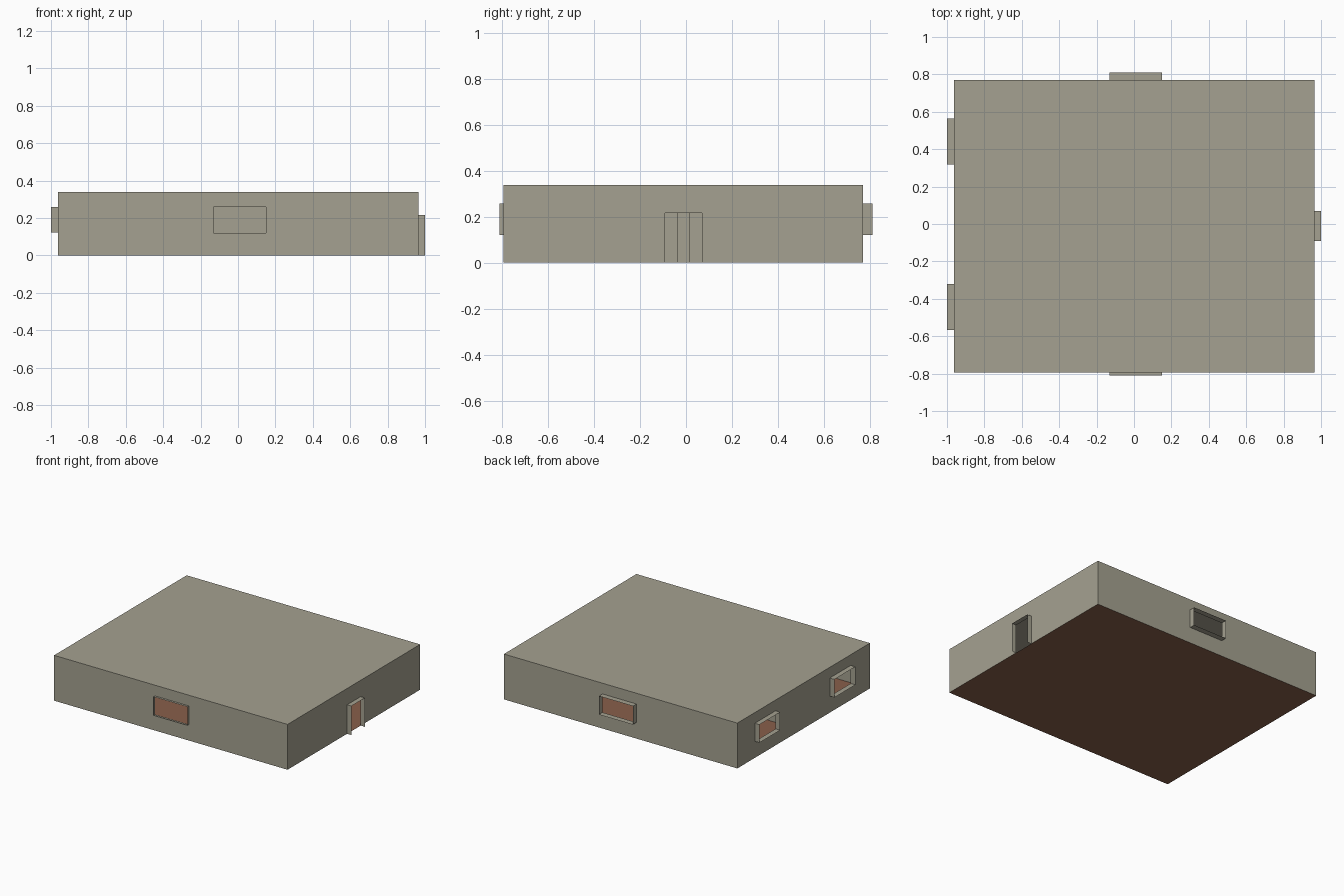
import bpy
from mathutils import Vector

if "Cube" in bpy.data.objects:
    bpy.data.objects.remove(bpy.data.objects["Cube"])

X0, X1, Y0, Y1, H = -0.962, 0.964, -0.793, 0.769, 0.338


def material(name, rgb):
    m = bpy.data.materials.new(name)
    m.diffuse_color = (*rgb, 1.0)
    m.use_nodes = True
    m.node_tree.nodes["Principled BSDF"].inputs["Base Color"].default_value = m.diffuse_color
    return m


STONE = material("warm grey plaster", (0.376, 0.359, 0.282))
BROWN = material("brown floor", (0.25, 0.115, 0.07))
Z = Vector((0, 0, 1))


def mesh_object(name, quads, mat):
    verts, faces, index = [], [], {}
    for quad in quads:
        face = []
        for p in quad:
            key = tuple(round(c, 5) for c in p)
            if key not in index:
                index[key] = len(verts)
                verts.append(key)
            face.append(index[key])
        faces.append(face)
    me = bpy.data.meshes.new(name)
    me.from_pydata(verts, [], faces)
    me.materials.append(mat)
    ob = bpy.data.objects.new(name, me)
    bpy.context.collection.objects.link(ob)
    return ob


def wall(name, normal, offset, u_range, openings):
    """Thin wall with open holes; each hole has a thin projecting surround.
    openings: (part name, u0, u1, z0, z1, projection)"""
    n = Vector(normal)
    u_dir = Z.cross(n)

    def pt(u, z, d=0.0):
        return u_dir * u + Z * z + n * (offset + d)

    us = sorted({*u_range, *(u for o in openings for u in o[1:3])})
    zs = sorted({0.0, H, *(z for o in openings for z in o[3:5])})
    quads = []
    for a, b in zip(us, us[1:]):
        for c, d in zip(zs, zs[1:]):
            mu, mz = (a + b) / 2, (c + d) / 2
            if not any(o[1] < mu < o[2] and o[3] < mz < o[4] for o in openings):
                quads.append([pt(a, c), pt(b, c), pt(b, d), pt(a, d)])
    mesh_object(name, quads, STONE)

    for part, u0, u1, z0, z1, depth in openings:
        ring = [(u0, z0), (u1, z0), (u1, z1), (u0, z1)]
        sides = []
        for i in range(4):
            p, q = ring[i], ring[(i + 1) % 4]
            if p[1] == q[1] == 0.0:      # doors have no sill
                continue
            sides.append([pt(*p), pt(*q), pt(*q, depth), pt(*p, depth)])
        mesh_object(part, sides, STONE)


# Outer walls with window and door surrounds
wall("front_wall", (0, -1, 0), -Y0, (X0, X1),
     [("front_window_frame", -0.13, 0.15, 0.12, 0.258, 0.018)])
wall("back_wall", (0, 1, 0), Y1, (-X1, -X0),
     [("back_window_frame", -0.15, 0.13, 0.12, 0.258, 0.042)])
wall("left_wall", (-1, 0, 0), -X0, (-Y1, -Y0),
     [("left_window_frame_back", -0.563, -0.318, 0.123, 0.258, 0.038),
      ("left_window_frame_front", 0.32, 0.567, 0.123, 0.258, 0.038)])
wall("right_wall", (1, 0, 0), X1, (Y0, Y1),
     [("door_frame", -0.091, 0.069, 0.0, 0.216, 0.035)])

# Flat roof and floor
for name, z, mat in (("roof", H, STONE), ("floor", 0.0, BROWN)):
    loop = [Vector(p) for p in ((X0, Y0, z), (X1, Y0, z), (X1, Y1, z), (X0, Y1, z))]
    mesh_object(name, [loop if z else loop[::-1]], mat)

# Inner partition between the two left rooms, its end facing the door
a, b, xe = -0.036, 0.018, 0.4
mesh_object("inner_partition", [
    [Vector((X0, a, 0)), Vector((xe, a, 0)), Vector((xe, a, H)), Vector((X0, a, H))],
    [Vector((xe, a, 0)), Vector((xe, b, 0)), Vector((xe, b, H)), Vector((xe, a, H))],
    [Vector((xe, b, 0)), Vector((X0, b, 0)), Vector((X0, b, H)), Vector((xe, b, H))],
], STONE)
